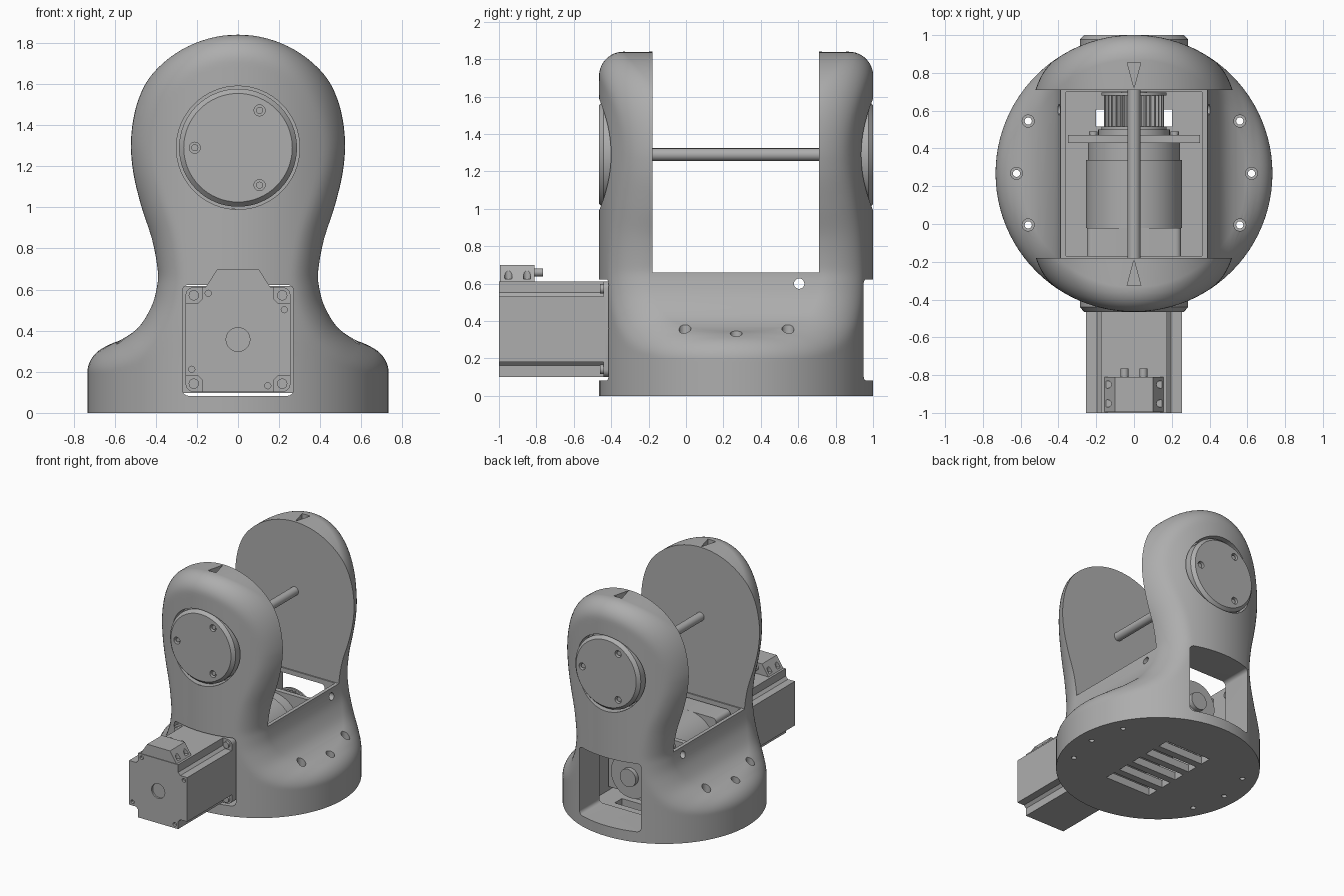
import bpy
import bmesh
from math import sin, cos, pi, sqrt, radians
from mathutils import Vector
from mathutils.geometry import intersect_point_line

cube = bpy.data.objects.get("Cube")
if cube:
    bpy.data.objects.remove(cube, do_unlink=True)

GREY = (0.42, 0.42, 0.42, 1)
mat = bpy.data.materials.new("plain_grey")
mat.use_nodes = True
mat.diffuse_color = GREY
mat.node_tree.nodes["Principled BSDF"].inputs["Base Color"].default_value = GREY

R, YC, FILLET = 0.733, 0.268, 0.13      # housing radius, axis position, edge rounding
ARM_Z, MOTOR_Z = 1.29, 0.357            # heights of arm axis and motor axis
SLOT = (-0.18, 0.71)                    # inner faces of the two arms


def finish(name, bm, smooth=True):
    bmesh.ops.recalc_face_normals(bm, faces=bm.faces)
    mesh = bpy.data.meshes.new(name)
    bm.to_mesh(mesh)
    bm.free()
    mesh.materials.append(mat)
    ob = bpy.data.objects.new(name, mesh)
    bpy.context.collection.objects.link(ob)
    if smooth:
        shade(ob)
    return ob


def activate(ob):
    bpy.ops.object.select_all(action="DESELECT")
    ob.select_set(True)
    bpy.context.view_layer.objects.active = ob


def shade(ob):
    activate(ob)
    bpy.ops.object.shade_smooth_by_angle(angle=radians(30))


def skin(bm, rings):
    for a, b in zip(rings, rings[1:]):
        for i in range(len(a)):
            k = (i + 1) % len(a)
            bm.faces.new((a[i], a[k], b[k], b[i]))


def loft(name, outline, center, axis, stations, smooth=True):
    """Sweep an outline along an axis; stations are (position, scale)."""
    place = {"X": lambda u, v, p: (p, u, v),
             "Y": lambda u, v, p: (u, p, v),
             "Z": lambda u, v, p: (u, v, p)}[axis]
    bm = bmesh.new()
    rings = [[bm.verts.new(place(center[0] + u * s, center[1] + v * s, p))
              for u, v in outline] for p, s in stations]
    skin(bm, rings)
    bm.faces.new(rings[0])
    bm.faces.new(rings[-1])
    return finish(name, bm, smooth)


def circle(r, n=32):
    return [(r * cos(2 * pi * i / n), r * sin(2 * pi * i / n)) for i in range(n)]


def rect(hu, hv, r=0.0):
    if r == 0:
        return [(-hu, -hv), (hu, -hv), (hu, hv), (-hu, hv)]
    pts = []
    for q, (su, sv) in enumerate([(1, 1), (-1, 1), (-1, -1), (1, -1)]):
        for k in range(7):
            t = (q + k / 6) * pi / 2
            pts.append((su * (hu - r) + r * cos(t), sv * (hv - r) + r * sin(t)))
    return pts


def rod(name, r, center, axis, lo, hi, n=32):
    return loft(name, circle(r, n), center, axis, [(lo, 1), (hi, 1)])


def cut(target, cutter):
    cutter.hide_render = True
    activate(target)
    mod = target.modifiers.new("cut", "BOOLEAN")
    mod.operation, mod.solver, mod.object = "DIFFERENCE", "EXACT", cutter
    bpy.ops.object.modifier_apply(modifier=mod.name)
    bpy.data.objects.remove(cutter, do_unlink=True)


# Side profile of the housing: round head, waist and flared shoulder
waist = [(0.55, 1.29), (0.53, 1.16), (0.48, 1.01), (0.42, 0.85), (0.39, 0.69), (0.395, 0.61),
         (0.42, 0.52), (0.48, 0.42), (0.56, 0.36), (0.62, 0.337), (0.68, 0.326), (0.9, 0.32)]
profile = [Vector((0.55 * sin(i * pi / 48), ARM_Z + 0.55 * cos(i * pi / 48))) for i in range(24)]
pts = [Vector(p) for p in [(0.55, 1.42)] + waist + [(1.1, 0.318)]]
for a, b, c, d in zip(pts, pts[1:], pts[2:], pts[3:]):
    for k in range(5):
        t = k / 5
        profile.append(0.5 * (2 * b + (c - a) * t + (2 * a - 5 * b + 4 * c - d) * t * t
                              + (3 * b - a - 3 * c + d) * t ** 3))
profile.append(pts[-2])


def half_width(z):
    if z >= ARM_Z:
        return sqrt(max(0, 0.55 ** 2 - (z - ARM_Z) ** 2))
    for a, b in zip(profile, profile[1:]):
        if a.y >= z >= b.y and a.y > b.y:
            return a.x + (b.x - a.x) * (a.y - z) / (a.y - b.y)
    return R


def rounded_radius(x, z):
    p, depth = Vector((x, z)), FILLET
    for a, b in zip(profile, profile[1:]):
        q, t = intersect_point_line(p, a, b)
        q = a if t < 0 else b if t > 1 else q.xy
        depth = min(depth, (p - q.xy).length)
    rise = FILLET - depth
    return R - FILLET + sqrt(max(0, FILLET ** 2 - rise ** 2))


def section(z, n=24):
    lo, hi = 0.0, min(half_width(z), R)
    if rounded_radius(hi, z) < hi:
        for _ in range(22):
            mid = (lo + hi) / 2
            lo, hi = (mid, hi) if rounded_radius(mid, z) >= mid else (lo, mid)
    quarter = []
    for j in range(n + 1):
        x = hi * sin(j / n * pi / 2)
        quarter.append((x, sqrt(max(0, rounded_radius(x, z) ** 2 - x * x))))
    half = quarter + [(x, -y) for x, y in reversed(quarter)]
    return half + [(-x, y) for x, y in reversed(half[1:-1])]


# Housing: cylinder blended with the side profile, stacked by height
heights = [0, 0.08, 0.15] + [0.18 + 0.01 * i for i in range(18)]
heights += [0.37 + 0.02 * i for i in range(46)]
heights += [ARM_Z + 0.55 * sin(i * pi / 48) for i in range(25)]
bm = bmesh.new()
rings = [[bm.verts.new((x, YC + y, z)) for x, y in section(z)] for z in heights]
skin(bm, rings)
bm.faces.new(rings[0])
bmesh.ops.remove_doubles(bm, verts=bm.verts, dist=0.00005)
housing = finish("housing", bm, False)

# Gap between the arms, inner cavity, motor window and rear window
mid_y, half_y = sum(SLOT) / 2, (SLOT[1] - SLOT[0]) / 2
cut(housing, loft("gap", rect(1, half_y), (0, mid_y), "Z", [(0.66, 1), (2, 1)], False))
cut(housing, loft("cavity", rect(0.36, half_y - 0.01), (0, mid_y), "Z", [(0.06, 1), (0.8, 1)], False))
for lo, hi in [(-0.7, -0.1), (0.6, 1.2)]:
    cut(housing, loft("window", rect(0.27, 0.27, 0.03), (0, 0.353), "Y", [(lo, 1), (hi, 1)], False))

# Screw holes in the shoulder, side holes and floor vents
for side in (-1, 1):
    for x, y in [(0.56, -0.005), (0.622, YC), (0.56, 0.545)]:
        cut(housing, rod("hole", 0.019, (side * x, y), "Z", -0.1, 0.6, 16))
        cut(housing, rod("counterbore", 0.032, (side * x, y), "Z", 0.25, 0.6, 20))
cut(housing, rod("side_hole", 0.028, (0.605, 0.6), "X", -1, 1, 20))
for i in range(-2, 3):
    cut(housing, loft("vent", rect(0.2, 0.045), (0, YC + 0.147 * i), "Z", [(-0.1, 1), (0.2, 1)], False))

# Arms: pointer marks and round covers with three screws
for name, d in [("front", -1), ("back", 1)]:
    face = YC + d * R
    tip = SLOT[0] if d < 0 else SLOT[1]
    mark = [(0, 0.01 * d), (0.036, 0.145 * d), (-0.036, 0.145 * d)]
    cut(housing, loft("mark", mark, (0, tip), "Z", [(1.79, 1), (2, 1)], False))
    cut(housing, rod("recess", 0.3, (0, ARM_Z), "Y", face - d * 0.12, face + d * 0.2, 64))
    cover = loft(name + "_cover", circle(0.287, 64), (0, ARM_Z), "Y",
                 [(face - d * 0.13, 1), (face - d * 0.025, 1), (face, 0.92)], False)
    for k in range(3):
        t = pi + k * 2 * pi / 3
        at = (-d * 0.21 * cos(t), ARM_Z + 0.21 * sin(t))
        cut(cover, rod("bore", 0.027, at, "Y", face - d * 0.03, face + d * 0.1, 20))
        rod(name + "_cover_screw", 0.017, at, "Y", face - d * 0.04, face - d * 0.012, 16)
    shade(cover)
shade(housing)

# Cross shaft between the arms
rod("cross_shaft", 0.034, (0, ARM_Z), "Y", SLOT[0] - 0.02, SLOT[1] + 0.02)

# Motor: notched body, square flange and corner screws
W, N = 0.255, 0.175
cross = [(W, -N), (W, N), (N + 0.02, N), (N, N + 0.02), (N, W)]
cross += [(-u, v) for u, v in reversed(cross)]
cross = cross[1:9] + [(-W, -N), (-N - 0.02, -N), (-N, -N - 0.02), (-N, -W),
                      (N, -W), (N, -N - 0.02), (N + 0.02, -N), (W, -N)]
cross = [p for i, p in enumerate(cross) if p != cross[i - 1]]
MC = (0, MOTOR_Z)
motor = loft("motor_body", cross, MC, "Y", [(-1, 1), (-0.43, 1)], False)
cut(motor, rod("boss", 0.058, MC, "Y", -1.1, -0.985))
for u, v in [(-0.145, 0.225), (0.225, 0.145), (0.145, -0.225), (-0.225, -0.145)]:
    cut(motor, rod("bolt_hole", 0.015, (u, MOTOR_Z + v), "Y", -1.1, -0.98, 16))
shade(motor)
loft("motor_flange", rect(W, W, 0.04), MC, "Y", [(-0.44, 1), (-0.36, 1)])
for u in (-1, 1):
    for v in (-1, 1):
        at = (u * 0.215, MOTOR_Z + v * 0.215)
        rod("flange_screw", 0.025, at, "Y", -0.46, -0.43, 20)
        rod("plate_bolt", 0.022, at, "Y", 0.46, 0.49, 16)

# Motor connector with recessed screws and cable stubs
plug = loft("connector", [(-0.165, 0.6), (0.165, 0.6), (0.1, 0.7), (-0.1, 0.7)],
            (0, 0), "Y", [(-0.995, 1), (-0.81, 1)], False)
for s in (-1, 1):
    for y in (-0.95, -0.85):
        cut(plug, rod("pocket", 0.02, (s * 0.14, y), "Z", 0.625, 0.8, 16))
    rod("cable_stub", 0.021, (s * 0.05, 0.66), "Y", -0.82, -0.765, 16)

# Gearbox inside the housing
loft("gearbox_block", rect(0.25, 0.25, 0.03), MC, "Y", [(-0.36, 1), (-0.02, 1)])
loft("gearbox_drum", circle(0.255, 48), MC, "Y", [(-0.02, 1), (0.34, 1), (0.34, 0.96), (0.43, 0.96)])
loft("mount_plate", rect(0.35, 0.26), MC, "Y", [(0.43, 1), (0.47, 1)])
rod("bearing_ring", 0.19, MC, "Y", 0.47, 0.5, 48)

# Toothed pulley on the output shaft
teeth = []
for i in range(32):
    for k, r in enumerate((0.16, 0.16, 0.14, 0.14)):
        t = 2 * pi * (i + k / 4) / 32
        teeth.append((r * cos(t), r * sin(t)))
loft("pulley_teeth", teeth, MC, "Y", [(0.5, 1), (0.69, 1)], False)
for y in (0.5, 0.68):
    rod("pulley_flange", 0.172, MC, "Y", y, y + 0.015, 48)
rod("output_shaft", 0.07, MC, "Y", 0.5, 0.73)
